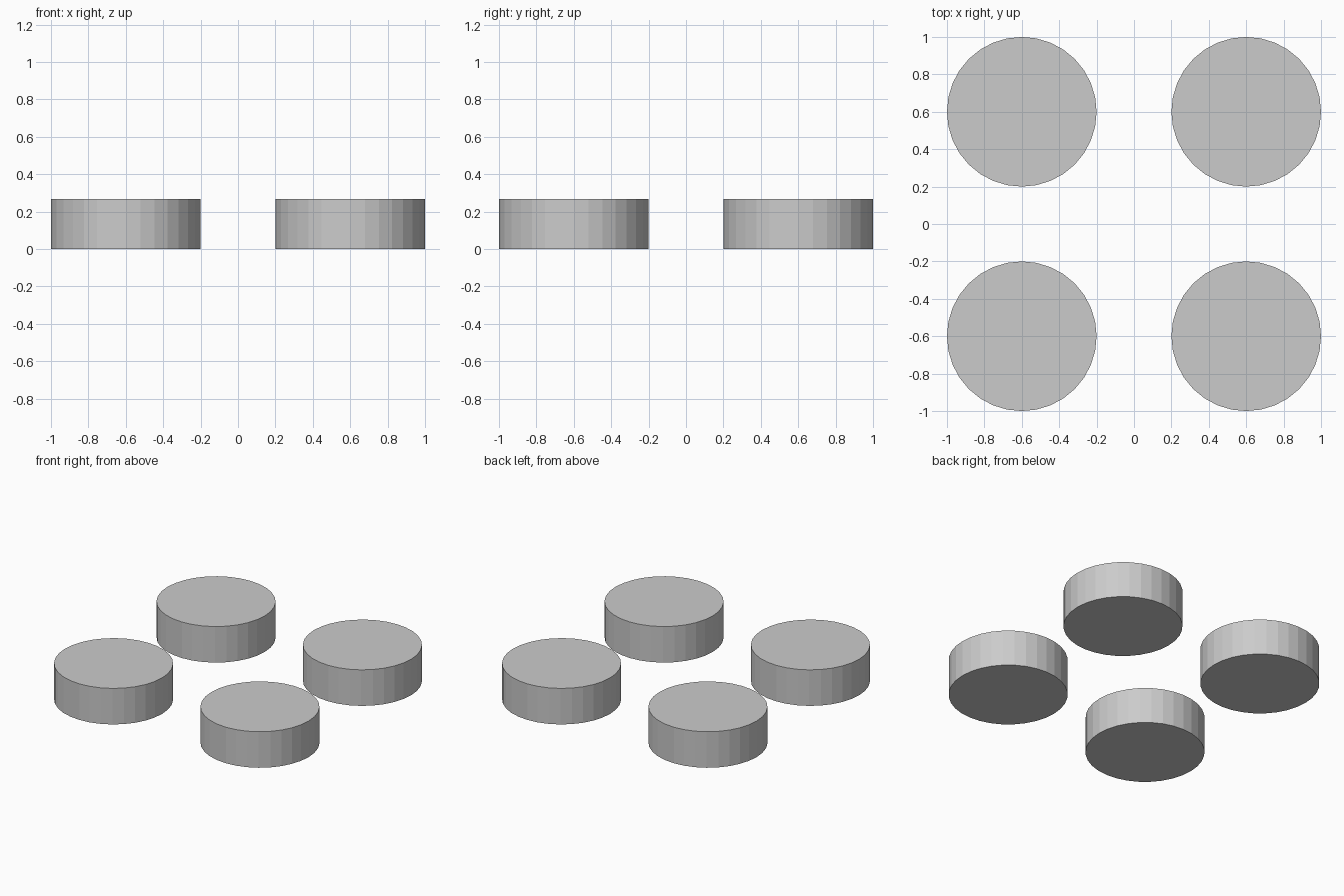
import bpy

if "Cube" in bpy.data.objects:
    bpy.data.objects.remove(bpy.data.objects["Cube"])

RADIUS = 0.4
HEIGHT = 0.267
OFFSET = 0.6


def add_disc(name, x, y):
    bpy.ops.mesh.primitive_cylinder_add(
        vertices=32, radius=RADIUS, depth=HEIGHT, location=(x, y, HEIGHT / 2))
    bpy.context.object.name = name


# Four identical flat-shaded round discs, one per corner
for side, sx in (("left", -1), ("right", 1)):
    for end, sy in (("front", -1), ("back", 1)):
        add_disc(f"{end}_{side}_disc", sx * OFFSET, sy * OFFSET)
